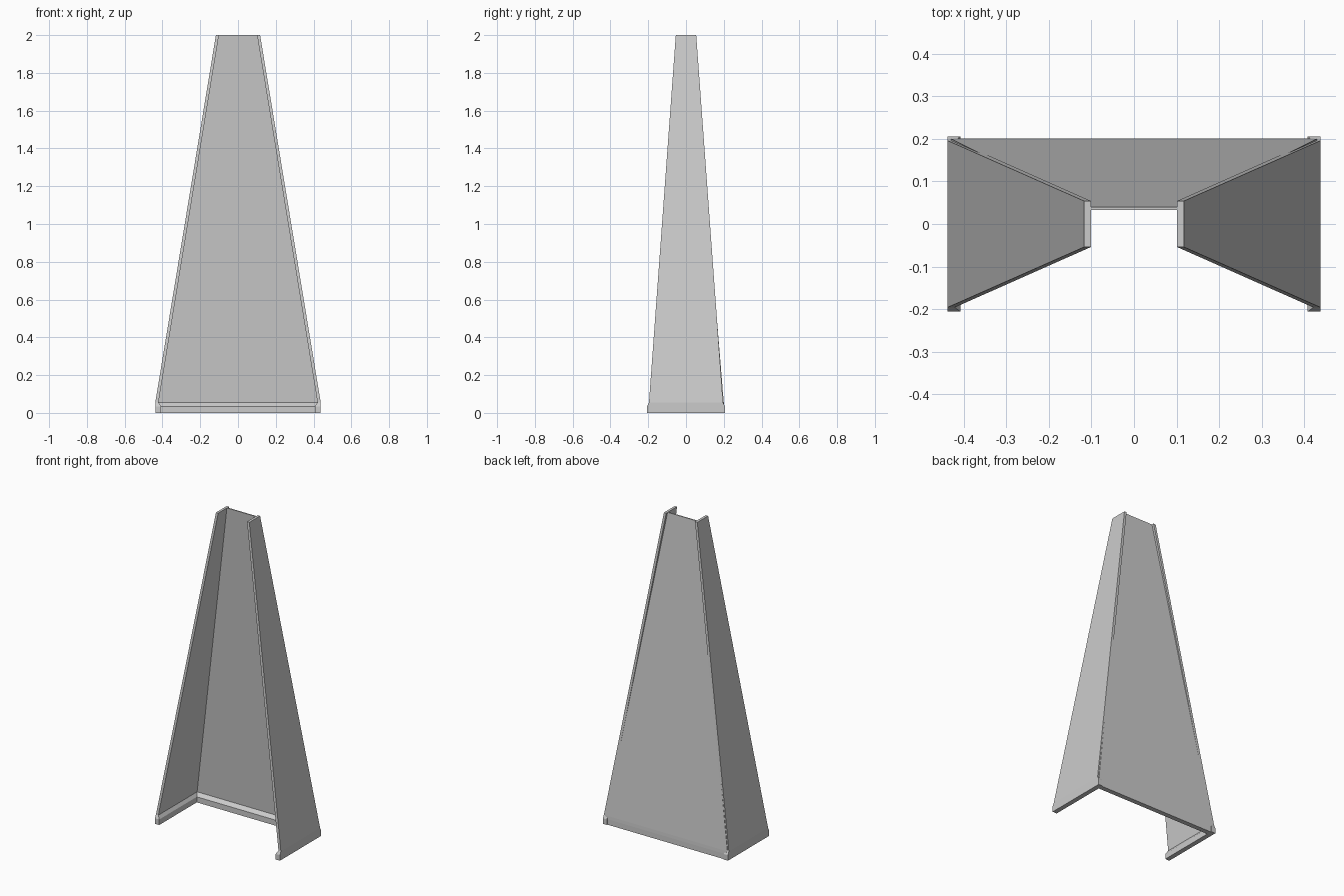
import bpy, bmesh

if "Cube" in bpy.data.objects:
    bpy.data.objects.remove(bpy.data.objects["Cube"])


def loft(name, rings):
    """Skin a stack of rectangles given as (z, x0, x1, y0, y1)."""
    bm = bmesh.new()
    loops = []
    for z, x0, x1, y0, y1 in rings:
        loops.append([bm.verts.new(p) for p in
                      ((x0, y0, z), (x1, y0, z), (x1, y1, z), (x0, y1, z))])
    for a, b in zip(loops, loops[1:]):
        for i in range(4):
            j = (i + 1) % 4
            bm.faces.new((a[i], a[j], b[j], b[i]))
    bm.faces.new(loops[0][::-1])
    bm.faces.new(loops[-1])
    bmesh.ops.recalc_face_normals(bm, faces=bm.faces)
    mesh = bpy.data.meshes.new(name)
    bm.to_mesh(mesh)
    bm.free()
    obj = bpy.data.objects.new(name, mesh)
    bpy.context.collection.objects.link(obj)
    return obj


# Leaning side panels with a thick chamfered foot
for name, s in (("left_panel", -1), ("right_panel", 1)):
    rings = [(0.0, 0.408, 0.438, -0.206, 0.206),
             (0.035, 0.408, 0.438, -0.206, 0.206),
             (0.055, 0.421, 0.438, -0.196, 0.196),
             (2.0, 0.101, 0.117, -0.054, 0.054)]
    loft(name, [(z, s * a, s * b, c, d) for z, a, b, c, d in rings])

# Leaning back panel with the same foot
loft("back_panel", [(0.0, -0.41, 0.41, 0.170, 0.201),
                    (0.035, -0.41, 0.41, 0.170, 0.201),
                    (0.055, -0.430, 0.430, 0.192, 0.200),
                    (2.0, -0.106, 0.106, 0.033, 0.040)])
